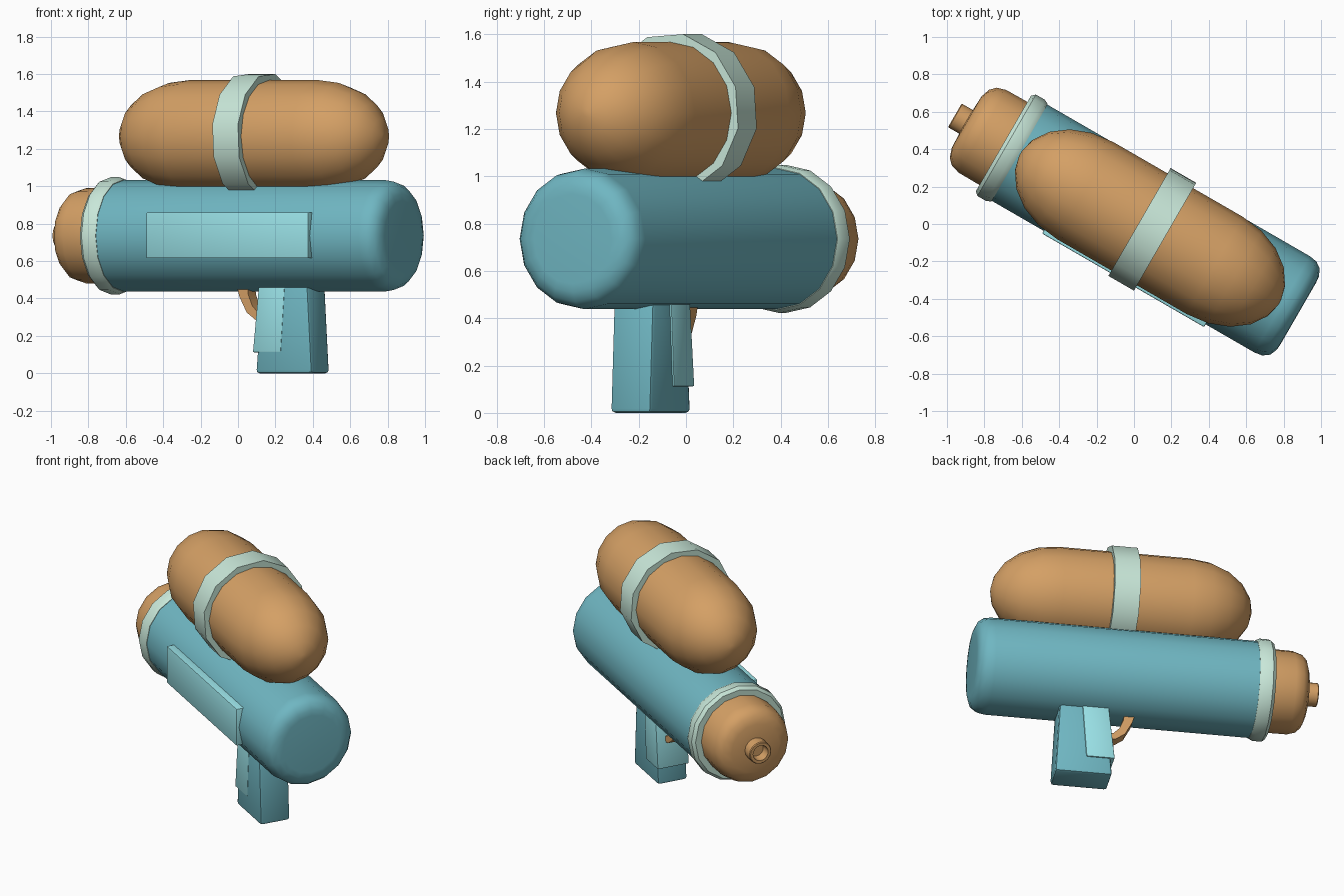
import bpy, bmesh
from math import sin, cos, pi, radians
from mathutils import Matrix, Vector

if "Cube" in bpy.data.objects:
    bpy.data.objects.remove(bpy.data.objects["Cube"])

# the whole toy is turned 30 degrees; local x runs from nozzle (-) to rear (+)
TURN = Matrix.Rotation(radians(-30), 4, 'Z')
AXIS_Y = 0.024


def material(name, rgb):
    m = bpy.data.materials.new(name)
    m.diffuse_color = (*rgb, 1)
    m.use_nodes = True
    m.node_tree.nodes["Principled BSDF"].inputs["Base Color"].default_value = m.diffuse_color
    return m


TEAL = material("teal", (0.16, 0.47, 0.54))
AQUA = material("aqua", (0.32, 0.75, 0.79))
ORANGE = material("orange", (0.66, 0.35, 0.13))
MINT = material("mint", (0.58, 0.80, 0.69))


def finish(bm, name, mat, angle=35):
    bmesh.ops.remove_doubles(bm, verts=bm.verts, dist=1e-5)
    bmesh.ops.recalc_face_normals(bm, faces=bm.faces)
    bm.transform(TURN)
    me = bpy.data.meshes.new(name)
    bm.to_mesh(me)
    bm.free()
    ob = bpy.data.objects.new(name, me)
    me.materials.append(mat)
    bpy.context.collection.objects.link(ob)
    bpy.ops.object.select_all(action='DESELECT')
    ob.select_set(True)
    bpy.context.view_layer.objects.active = ob
    bpy.ops.object.shade_smooth_by_angle(angle=radians(angle))
    return ob


def lathe(name, profile, z, mat, sides=16, closed=False, phase=0.0, angle=35):
    """Revolve (x, radius) points around the local x axis at height z."""
    bm = bmesh.new()
    rings = []
    for x, r in profile:
        rings.append([bm.verts.new((x, AXIS_Y + r * sin(phase + 2 * pi * i / sides),
                                    z + r * cos(phase + 2 * pi * i / sides)))
                      for i in range(sides)])
    pairs = list(zip(rings, rings[1:]))
    if closed:
        pairs.append((rings[-1], rings[0]))
    for a, b in pairs:
        for i in range(sides):
            j = (i + 1) % sides
            bm.faces.new((a[i], a[j], b[j], b[i]))
    if not closed:
        bm.faces.new(rings[0])
        bm.faces.new(rings[-1])
    return finish(bm, name, mat, angle)


def prism(name, outline, y0, y1, mat, bevel=0.0):
    """Extrude an (x, z) side outline across local y, with softened edges."""
    bm = bmesh.new()
    face = bm.faces.new([bm.verts.new((x, y0, z)) for x, z in outline])
    new = bmesh.ops.extrude_face_region(bm, geom=[face])["geom"]
    bmesh.ops.translate(bm, vec=Vector((0, y1 - y0, 0)),
                        verts=[g for g in new if isinstance(g, bmesh.types.BMVert)])
    if bevel:
        bmesh.ops.bevel(bm, geom=bm.edges[:], offset=bevel, segments=2,
                        profile=0.5, affect='EDGES')
    return finish(bm, name, mat)


# main barrel with rounded rear end
lathe("barrel", [(-0.77, 0.297), (0.90, 0.297), (0.945, 0.29), (0.98, 0.265),
                 (0.997, 0.225), (1.0, 0.19)], 0.735, TEAL)

# collar at the front of the barrel
lathe("front_collar", [(-0.82, 0.24), (-0.82, 0.295), (-0.80, 0.313),
                       (-0.745, 0.313), (-0.72, 0.30), (-0.72, 0.24)],
      0.735, MINT, closed=True)

# front cap and hollow nozzle
lathe("front_cap", [(-0.76, 0.257), (-0.95, 0.255), (-1.00, 0.24), (-1.03, 0.21),
                    (-1.047, 0.16), (-1.052, 0.05)], 0.735, ORANGE)
lathe("nozzle", [(-1.03, 0.073), (-1.115, 0.073), (-1.12, 0.068), (-1.12, 0.05),
                 (-1.06, 0.045)], 0.735, ORANGE)

# water tank: short cylinder with stretched round ends
ends = [(0.40 + 0.40 * sin(t), 0.30 * cos(t))
        for t in [radians(a) for a in (0, 18, 36, 54, 72, 87)]]
tank = [(0.085 - x, r) for x, r in reversed(ends)] + [(0.085 + x, r) for x, r in ends]
lathe("water_tank", tank, 1.267, ORANGE, angle=50)

# strap around the tank
lathe("tank_strap", [(0.02, 0.28), (0.02, 0.339), (0.178, 0.339), (0.178, 0.28)],
      1.267, MINT, sides=12, closed=True, phase=radians(11))

# raised panel on one side of the barrel
prism("side_panel", [(-0.40, 0.615), (0.60, 0.615), (0.60, 0.86), (-0.40, 0.86)],
      -0.29, -0.20, AQUA, 0.006)

# tapered grip and its front pad
prism("grip", [(0.153, 0.0), (0.502, 0.0), (0.472, 0.52), (0.195, 0.52)],
      -0.082, 0.115, TEAL, 0.018)
prism("grip_pad", [(0.139, 0.112), (0.312, 0.112), (0.338, 0.49), (0.178, 0.49)],
      -0.085, 0.123, AQUA, 0.006)

# curved trigger
prism("trigger", [(0.00, 0.48), (0.02, 0.41), (0.065, 0.325), (0.12, 0.285), (0.18, 0.27),
                  (0.18, 0.31), (0.135, 0.325), (0.10, 0.36), (0.075, 0.42), (0.07, 0.48)],
      -0.02, 0.062, ORANGE)
